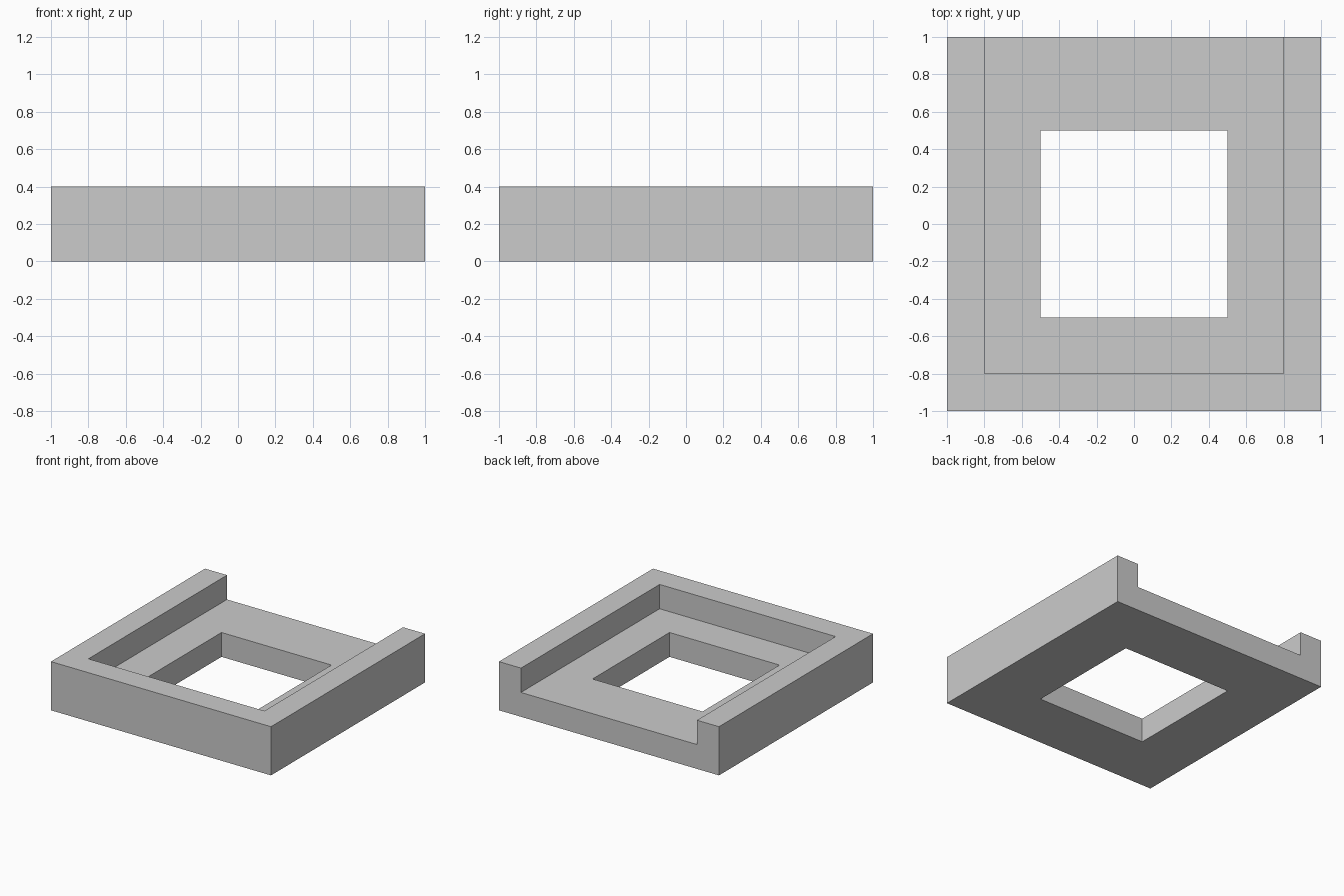
import bpy

if "Cube" in bpy.data.objects:
    bpy.data.objects.remove(bpy.data.objects["Cube"])


def box(name, x, y, z):
    """Axis-aligned box from (min, max) ranges."""
    bpy.ops.mesh.primitive_cube_add(size=1)
    ob = bpy.context.object
    ob.name = name
    for v in ob.data.vertices:
        v.co = [r[0] if c < 0 else r[1] for c, r in zip(v.co, (x, y, z))]
    return ob


def cut(target, cutter):
    """Subtract the cutter from the target, then discard it."""
    cutter.hide_render = True
    mod = target.modifiers.new("cut", 'BOOLEAN')
    mod.operation = 'DIFFERENCE'
    mod.solver = 'EXACT'
    mod.object = cutter
    bpy.context.view_layer.objects.active = target
    bpy.ops.object.modifier_apply(modifier=mod.name)
    bpy.data.objects.remove(cutter, do_unlink=True)


# Square tray body
tray = box("open_tray", (-1, 1), (-1, 1), (0, 0.4))

# Recess open at the back, leaving a U-shaped rim
cut(tray, box("recess_cutter", (-0.8, 0.8), (-0.8, 1.2), (0.2, 0.6)))

# Square window through the floor
cut(tray, box("window_cutter", (-0.5, 0.5), (-0.5, 0.5), (-0.2, 0.6)))
